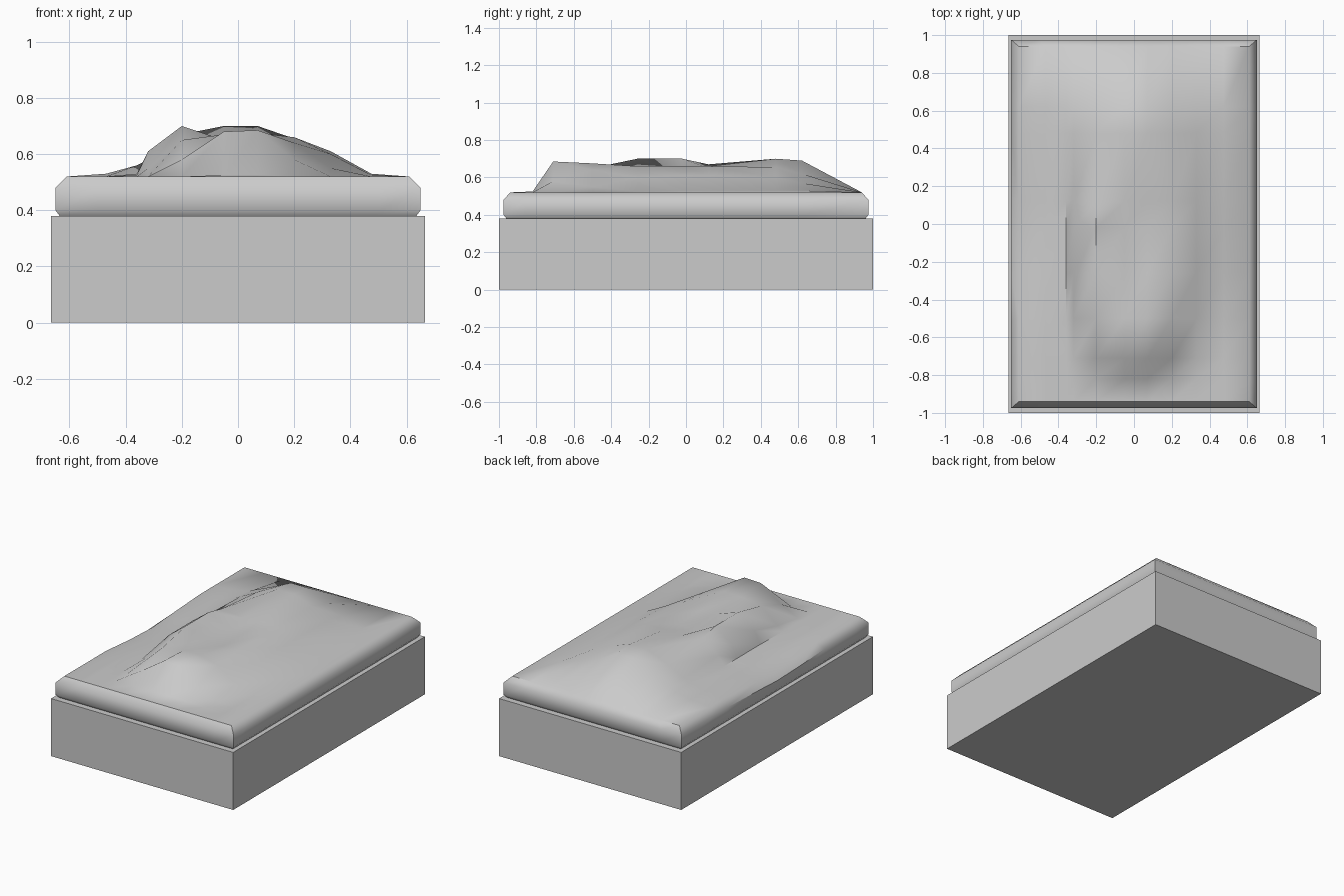
import bpy, bmesh

if "Cube" in bpy.data.objects:
    bpy.data.objects.remove(bpy.data.objects["Cube"])

# Bed base: plain box
bpy.ops.mesh.primitive_cube_add(size=1, location=(0, 0, 0.19))
base = bpy.context.object
base.name = "bed_base"
base.scale = (1.33, 2.0, 0.38)
bpy.ops.object.transform_apply(location=True, scale=True)

# Blanket relief: heights (hundredths) above the mattress top
xs = [-0.61, -0.47, -0.36, -0.32, -0.2, -0.05, 0.07, 0.2, 0.33, 0.475, 0.61]
rows = [
    (-0.94, [0] * 11),
    (-0.82, [0, 0, 0, 0, 0, 0.5, 0.5, 0, 0, 0, 0]),
    (-0.71, [0, 0, 0, 0, 6, 16, 16.5, 6, 0, 0, 0]),
    (-0.50, [0, 0, 0.5, 3, 13, 15, 15.5, 12, 3, 0, 0]),
    (-0.26, [-2, 0, 1, 9, 18, 13, 12, 14, 8, 0.5, 0]),
    (-0.02, [-3, 0, 1, 9, 18, 11, 12, 14, 9, 1, 0]),
    (0.12, [-2, 0, 1, 7, 15, 13, 14, 14, 9, 1, 0]),
    (0.48, [0, 1, 4, 6, 12, 18, 18, 13.5, 8, 1, 0]),
    (0.62, [0, 1, 3, 5, 10, 17, 17, 10, 5, 1, 0]),
    (0.94, [0] * 11),
]
TOP = 0.52
bm = bmesh.new()
grid = [[bm.verts.new((x, y, TOP + h / 100)) for x, h in zip(xs, hs)] for y, hs in rows]
for a, b in zip(grid, grid[1:]):
    for i in range(len(xs) - 1):
        bm.faces.new((a[i], a[i + 1], b[i + 1], b[i]))

# Mattress sides: extrude the rim down in rings, then close the bottom
rim = [e for e in bm.edges if e.is_boundary]
for hx, hy, z, keep in [(0.65, 0.975, 0.48, 0.7), (0.65, 0.975, 0.40, 0), (0.635, 0.96, 0.38, 0)]:
    old = {v for e in rim for v in e.verts}
    px, py = max(v.co.x for v in old), max(v.co.y for v in old)
    pz = max(v.co.z for v in old)
    geom = bmesh.ops.extrude_edge_only(bm, edges=rim)["geom"]
    for v in [g for g in geom if isinstance(g, bmesh.types.BMVert)]:
        v.co = (v.co.x * hx / px, v.co.y * hy / py, z + (v.co.z - pz) * keep)
    rim = [g for g in geom if isinstance(g, bmesh.types.BMEdge) and g.is_boundary]
bmesh.ops.contextual_create(bm, geom=rim)
bmesh.ops.recalc_face_normals(bm, faces=bm.faces)

mesh = bpy.data.meshes.new("covered_mattress")
bm.to_mesh(mesh)
bm.free()
mattress = bpy.data.objects.new("covered_mattress", mesh)
bpy.context.collection.objects.link(mattress)
bpy.ops.object.select_all(action='DESELECT')
mattress.select_set(True)
bpy.context.view_layer.objects.active = mattress
bpy.ops.object.shade_smooth_by_angle(angle=0.8)
